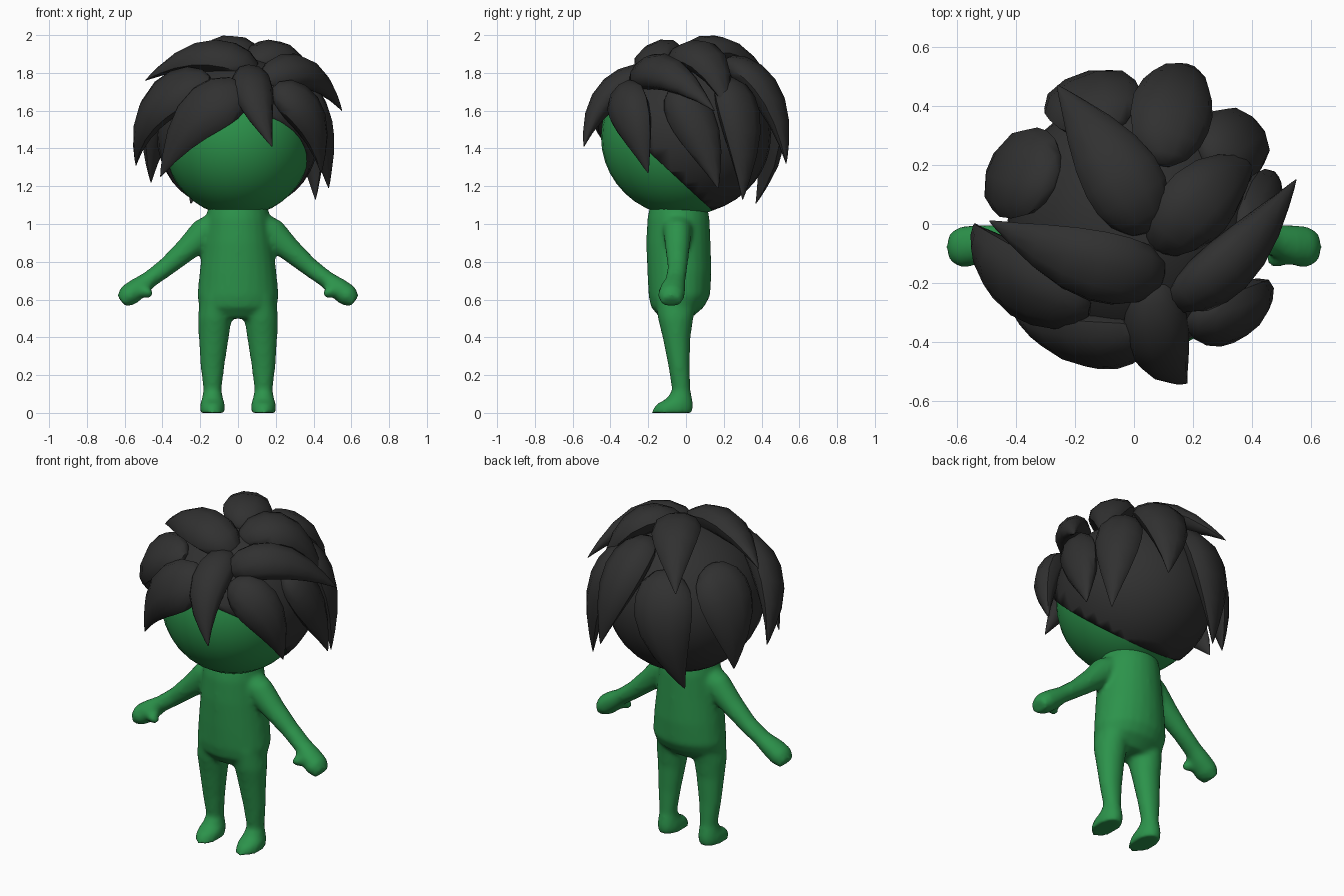
import bpy, bmesh, math
from mathutils import Vector, Matrix

if "Cube" in bpy.data.objects:
    bpy.data.objects.remove(bpy.data.objects["Cube"])


def material(name, color):
    m = bpy.data.materials.new(name)
    m.diffuse_color = color
    m.use_nodes = True
    m.node_tree.nodes["Principled BSDF"].inputs["Base Color"].default_value = m.diffuse_color
    return m


SKIN = material("green_skin", (0.025, 0.29, 0.07, 1))
HAIR = material("dark_hair", (0.03, 0.03, 0.03, 1))


def loft(bm, rings, sides=12):
    """Closed tube through rings of (centre, half axis u, half axis v)."""
    loops = []
    for c, u, v in rings:
        angles = [2 * math.pi * i / sides for i in range(sides)]
        loops.append([bm.verts.new(Vector(c) + Vector(u) * math.cos(a) + Vector(v) * math.sin(a))
                      for a in angles])
    for a, b in zip(loops, loops[1:]):
        for i in range(sides):
            j = (i + 1) % sides
            bm.faces.new((a[i], a[j], b[j], b[i]))
    bm.faces.new(loops[0][::-1])
    bm.faces.new(loops[-1])


def finish(name, bm, mat):
    bmesh.ops.recalc_face_normals(bm, faces=bm.faces)
    me = bpy.data.meshes.new(name)
    bm.to_mesh(me)
    bm.free()
    me.materials.append(mat)
    ob = bpy.data.objects.new(name, me)
    bpy.context.collection.objects.link(ob)
    bpy.ops.object.select_all(action='DESELECT')
    ob.select_set(True)
    bpy.context.view_layer.objects.active = ob
    bpy.ops.object.shade_smooth_by_angle(angle=math.radians(50))
    return ob


def ellipsoid(bm, centre, radii):
    mat = Matrix.Translation(centre) @ Matrix.Diagonal((*radii, 1))
    bmesh.ops.create_uvsphere(bm, u_segments=32, v_segments=20, radius=1, matrix=mat)


# Body: torso, legs and arms fused into one smooth skin
bm = bmesh.new()
torso = [(1.10, .155, -.04, .15), (1.03, .17, -.04, .165), (.9, .185, -.04, .17),
         (.75, .203, -.035, .17), (.62, .216, -.035, .163), (.56, .205, -.045, .14),
         (.50, .14, -.055, .08)]
loft(bm, [((0, y, z), (rx, 0, 0), (0, ry, 0)) for z, rx, y, ry in torso], 24)

leg = [(.115, -.05, .62, .085, .115), (.123, -.055, .5, .09, .094), (.128, -.05, .4, .08, .074),
       (.135, -.037, .25, .064, .057), (.135, -.025, .12, .048, .049), (.135, -.035, .075, .057, .068),
       (.135, -.06, .045, .066, .1), (.135, -.075, 0, .068, .11)]
# Arm stations: x, y, z, half thickness, half depth
arm = [(.10, -.045, 1.0, .075, .09), (.18, -.045, .95, .082, .075), (.28, -.045, .858, .062, .063),
       (.38, -.045, .772, .05, .053), (.47, -.055, .705, .046, .054), (.53, -.07, .66, .057, .068),
       (.58, -.078, .622, .06, .072), (.617, -.078, .59, .037, .054)]
for s in (-1, 1):
    loft(bm, [((s * x, y, z), (rx, 0, 0), (0, ry, 0)) for x, y, z, rx, ry in leg], 20)
    loft(bm, [((s * x, y, z), (s * t * .64, 0, t * .77), (0, d, 0)) for x, y, z, t, d in arm], 16)
    # Thumb
    thumb = [(.55, -.095, .655, .035), (.50, -.11, .645, .036), (.47, -.118, .637, .03),
             (.453, -.12, .633, .018)]
    loft(bm, [((s * x, y, z), (0, 0, r), (0, r, 0)) for x, y, z, r in thumb], 10)
body = finish("body", bm, SKIN)
remesh = body.modifiers.new("fuse", 'REMESH')
remesh.mode = 'VOXEL'
remesh.voxel_size = .013
remesh.use_smooth_shade = True
smooth = body.modifiers.new("relax", 'SMOOTH')
smooth.factor = .5
smooth.iterations = 8

# Head
bm = bmesh.new()
ellipsoid(bm, (0, -.02, 1.46), (.40, .43, .42))
finish("head", bm, SKIN)

# Hair cap, cut along a slanting hairline
bm = bmesh.new()
ellipsoid(bm, (0, 0, 1.47), (.43, .45, .42))
bmesh.ops.bisect_plane(bm, geom=bm.verts[:] + bm.edges[:] + bm.faces[:], clear_inner=True,
                       plane_co=(0, -.4, 1.57), plane_no=(0, .49, .53))
cap = finish("hair_cap", bm, HAIR)
shell = cap.modifiers.new("shell", 'SOLIDIFY')
shell.thickness = .03

# Hair locks: root, middle, tip, half width
LOCKS = {
    "crown_back": ((.05, -.02, 1.86), (-.07, .2, 1.91), (-.26, .47, 1.72), .135),
    "crown_right": ((.08, -.09, 1.84), (.25, .1, 1.87), (.41, .22, 1.60), .13),
    "crown_left": ((.10, -.17, 1.80), (-.17, -.13, 1.89), (-.49, .01, 1.76), .13),
    "upper_right": ((.13, -.27, 1.74), (.35, -.11, 1.80), (.55, .15, 1.60), .11),
    "fringe_centre": ((.08, -.17, 1.80), (.085, -.41, 1.68), (.18, -.54, 1.41), .11),
    "fringe_left": ((.06, -.38, 1.67), (-.20, -.39, 1.58), (-.41, -.30, 1.25), .15),
    "fringe_right": ((.18, -.34, 1.70), (.37, -.29, 1.57), (.44, -.20, 1.27), .125),
    "side_left": ((-.15, -.29, 1.76), (-.43, -.17, 1.62), (-.54, .00, 1.31), .15),
    "side_right": ((.36, -.08, 1.71), (.43, .06, 1.50), (.48, .17, 1.19), .12),
    "rear_left": ((-.26, .15, 1.77), (-.41, .18, 1.56), (-.46, .20, 1.22), .165),
    "rear_right": ((.25, .20, 1.76), (.36, .29, 1.53), (.41, .30, 1.13), .13),
    "back_left": ((-.11, .30, 1.75), (-.16, .44, 1.50), (-.25, .37, 1.11), .165),
    "back_right": ((.10, .20, 1.86), (.14, .43, 1.68), (.20, .53, 1.32), .14),
}
PROFILE = [(0, .2), (.05, .55), (.15, .84), (.28, .98), (.42, 1), (.58, .88), (.74, .63),
           (.88, .32), (.96, .13), (1, .02)]
CENTRE = Vector((0, 0, 1.47))
for name, (root, mid, tip, width) in LOCKS.items():
    root, mid, tip = Vector(root), Vector(mid), Vector(tip)
    ctrl = 2 * mid - (root + tip) / 2
    rings = []
    for t, w in PROFILE:
        p = (1 - t) ** 2 * root + 2 * t * (1 - t) * ctrl + t * t * tip
        tangent = (1 - t) * (ctrl - root) + t * (tip - ctrl)
        side = tangent.cross(p - CENTRE).normalized()
        up = side.cross(tangent).normalized()
        rings.append((p, side * width * w, up * .08 * w))
    bm = bmesh.new()
    loft(bm, rings, 10)
    finish("hair_lock_" + name, bm, HAIR)
